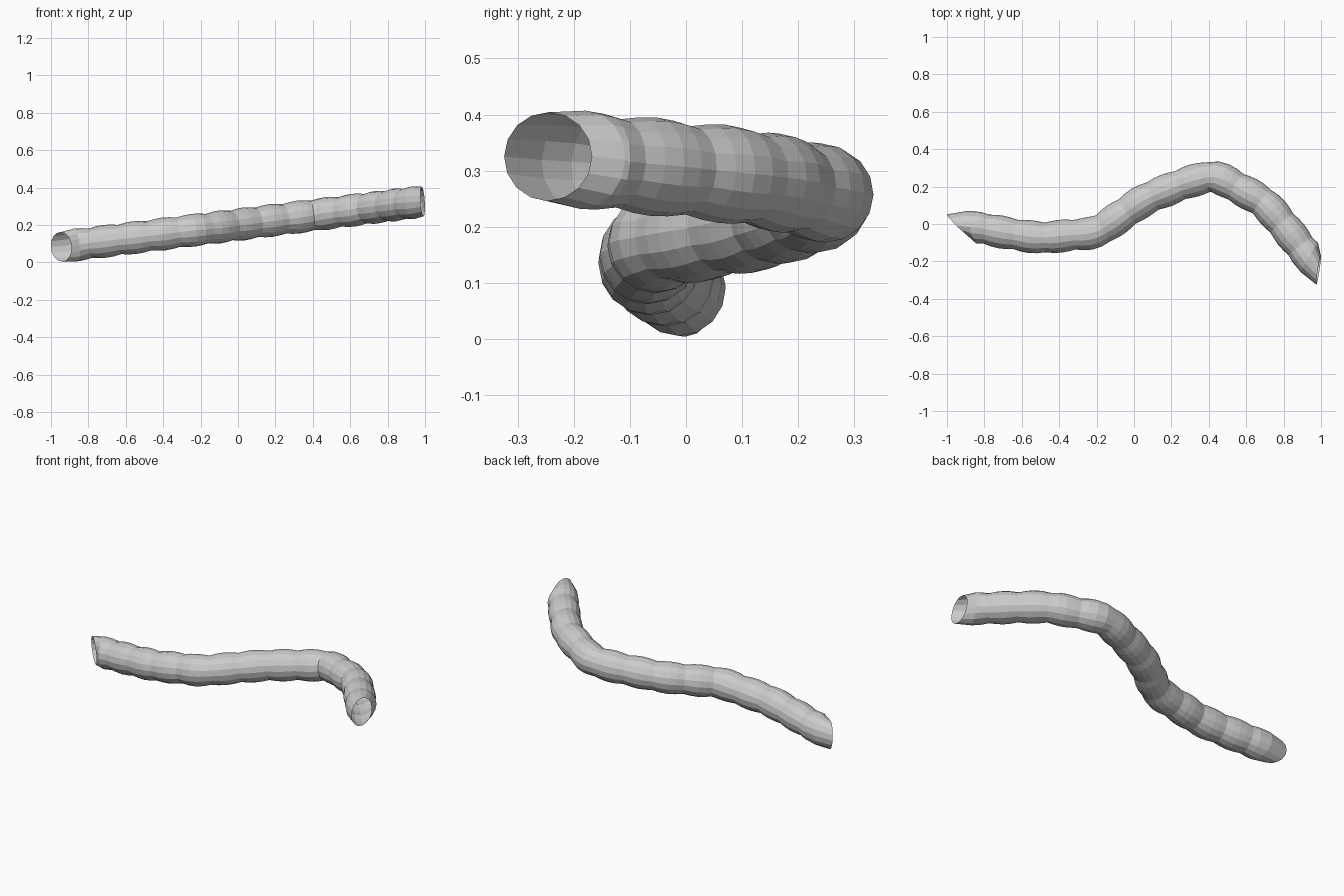
import bpy, bmesh, math
from mathutils import Vector

if "Cube" in bpy.data.objects:
    bpy.data.objects.remove(bpy.data.objects["Cube"])

SIDES, STEPS, BUMPS = 16, 4, 14
R_NECK, R_BULGE = 0.079, 0.088

# plan-view path of the tube; height rises steadily with x
PLAN = [(-0.945, -0.005), (-0.82, -0.022), (-0.67, -0.05), (-0.5, -0.072),
        (-0.35, -0.06), (-0.2, -0.04), (-0.06, 0.05), (0.06, 0.13),
        (0.2, 0.19), (0.33, 0.235), (0.44, 0.25), (0.57, 0.185),
        (0.69, 0.115), (0.79, 0.005), (0.89, -0.12), (0.987, -0.246)]
path = [Vector((x, y, 0.083 + 0.1254 * (x + 0.945))) for x, y in PLAN]


def smooth_path(pts, n=12):
    """Dense Catmull-Rom curve through the points."""
    ext = [2 * pts[0] - pts[1]] + pts + [2 * pts[-1] - pts[-2]]
    out = []
    for a, b, c, d in zip(ext, ext[1:], ext[2:], ext[3:]):
        for k in range(n):
            t = k / n
            out.append(0.5 * (2 * b + (c - a) * t + (2 * a - 5 * b + 4 * c - d) * t * t
                              + (3 * b - a - 3 * c + d) * t ** 3))
    return out + [pts[-1]]


def resample(pts, count):
    """Evenly spaced points along a polyline."""
    dist = [0.0]
    for a, b in zip(pts, pts[1:]):
        dist.append(dist[-1] + (b - a).length)
    out, j = [], 0
    for i in range(count + 1):
        s = dist[-1] * i / count
        while j < len(pts) - 2 and dist[j + 1] < s:
            j += 1
        out.append(pts[j].lerp(pts[j + 1], (s - dist[j]) / (dist[j + 1] - dist[j])))
    return out


centres = resample(smooth_path(path), BUMPS * STEPS)
last = len(centres) - 1

# rings of the bumpy, open-ended tube
bm = bmesh.new()
rings = []
for i, c in enumerate(centres):
    if i in (1, last - 1):
        continue  # leave room for the slanted end rings
    tangent = centres[min(i + 1, last)] - centres[max(i - 1, 0)]
    if i == 0:
        tangent = Vector((1, 1, 0.1))
    elif i == last:
        tangent = Vector((1, -0.15, 0.06))
    elif i == 2:
        tangent = tangent.normalized() + Vector((0, 0.35, 0))
    elif i == last - 2:
        tangent = tangent.normalized() + Vector((0.25, 0.25, 0))
    tangent.normalize()
    side = tangent.cross(Vector((0, 0, 1))).normalized()
    up = side.cross(tangent)
    r = R_NECK + (R_BULGE - R_NECK) * abs(math.sin(math.pi * i / STEPS))
    angles = [2 * math.pi * k / SIDES for k in range(SIDES)]
    rings.append([bm.verts.new(c + r * (side * math.cos(a) + up * math.sin(a)))
                  for a in angles])
for a, b in zip(rings, rings[1:]):
    for k in range(SIDES):
        n = (k + 1) % SIDES
        bm.faces.new((a[k], a[n], b[n], b[k]))
bmesh.ops.recalc_face_normals(bm, faces=bm.faces)

mesh = bpy.data.meshes.new("bumpy_tube")
bm.to_mesh(mesh)
bm.free()
tube = bpy.data.objects.new("bumpy_tube", mesh)
bpy.context.collection.objects.link(tube)

grey = bpy.data.materials.new("plain_grey")
grey.diffuse_color = (0.6, 0.6, 0.6, 1)
grey.use_nodes = True
grey.node_tree.nodes["Principled BSDF"].inputs["Base Color"].default_value = grey.diffuse_color
mesh.materials.append(grey)
